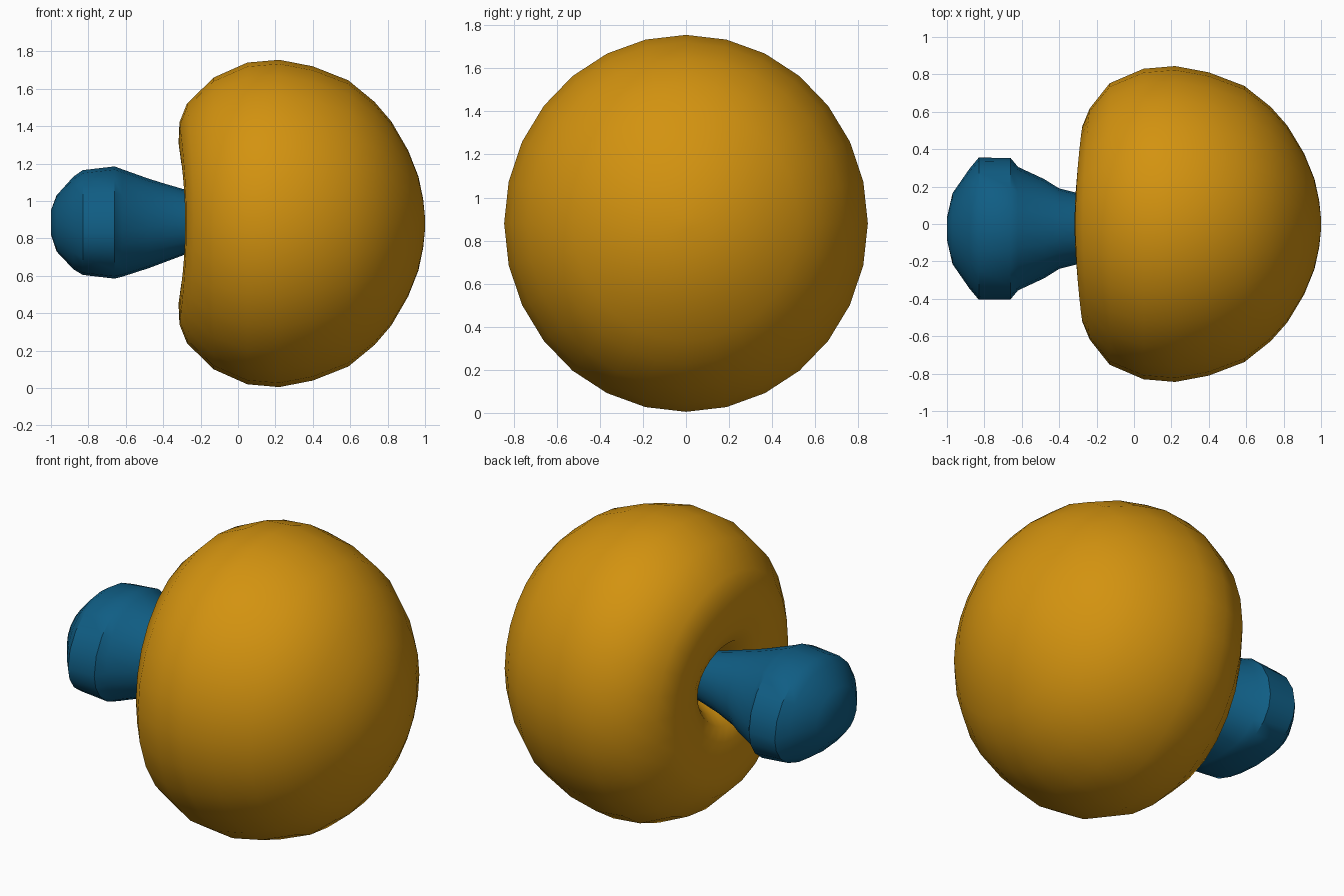
import bpy, bmesh, math
from math import cos, sin, pi

default = bpy.data.objects.get("Cube")
if default:
    bpy.data.objects.remove(default, do_unlink=True)


def material(name, colour):
    mat = bpy.data.materials.new(name)
    mat.use_nodes = True
    mat.diffuse_color = colour
    mat.node_tree.nodes["Principled BSDF"].inputs["Base Color"].default_value = colour
    return mat


def loft(name, rings, mat, angle):
    """Skin a list of point rings, closing both ends."""
    bm = bmesh.new()
    loops = [[bm.verts.new(p) for p in ring] for ring in rings]
    n = len(loops[0])
    for a, b in zip(loops, loops[1:]):
        for i in range(n):
            j = (i + 1) % n
            bm.faces.new((a[i], a[j], b[j], b[i]))
    bm.faces.new(loops[0])
    bm.faces.new(loops[-1])
    bmesh.ops.recalc_face_normals(bm, faces=bm.faces)
    mesh = bpy.data.meshes.new(name)
    bm.to_mesh(mesh)
    bm.free()
    mesh.shade_smooth()
    mesh.set_sharp_from_angle(angle=math.radians(angle))
    mesh.materials.append(mat)
    obj = bpy.data.objects.new(name, mesh)
    bpy.context.collection.objects.link(obj)
    return obj


gold = material("golden orange", (0.65, 0.29, 0.005, 1))
blue = material("deep blue", (0.005, 0.11, 0.23, 1))

# Cap: profile of (x, radius) turned around the x axis, hollow underneath
HEIGHT, SEGMENTS = 0.88, 28
cap_profile = [
    (1.0, 0.03), (0.99, 0.13), (0.965, 0.25), (0.91, 0.39), (0.82, 0.545),
    (0.73, 0.65), (0.59, 0.765), (0.4, 0.84), (0.22, 0.875), (0.05, 0.86),
    (-0.13, 0.78), (-0.255, 0.64), (-0.295, 0.54), (-0.30, 0.43),
    (-0.285, 0.32), (-0.255, 0.24), (-0.19, 0.19), (-0.1, 0.14),
]


def cap_ring(x, r):
    ring = []
    for i in range(SEGMENTS):
        t = 2 * pi * i / SEGMENTS
        # the rim reaches a little further at top and bottom than at the sides
        dx = 0.018 * cos(2 * t) if x < -0.2 else 0
        ring.append((x - dx, 0.965 * r * sin(t), HEIGHT + r * cos(t)))
    return ring


loft("cap", [cap_ring(x, r) for x, r in cap_profile], gold, 50)

# Stem: each station is x, side radius, widest height, top and bottom height
stem_stations = [
    (-1.0, 0.06, 0.88, 0.95, 0.82), (-0.97, 0.19, 0.87, 1.03, 0.73),
    (-0.88, 0.32, 0.85, 1.13, 0.635), (-0.83, 0.38, 0.83, 1.165, 0.605),
    (-0.66, 0.378, 0.83, 1.185, 0.585), (-0.62, 0.33, 0.84, 1.17, 0.595),
    (-0.48, 0.265, 0.86, 1.12, 0.64), (-0.4, 0.215, 0.87, 1.095, 0.67),
    (-0.28, 0.185, 0.88, 1.06, 0.715), (-0.1, 0.13, 0.88, 1.01, 0.75),
]


def stem_ring(x, side, mid, top, bottom):
    ring = []
    for i in range(20):
        t = 2 * pi * i / 20
        c, s = cos(t), sin(t)
        if s < -0.01:  # squarer underside
            c = math.copysign(abs(c) ** 0.75, c)
        z = mid + s * ((top - mid) if s > 0 else (mid - bottom))
        ring.append((x, -0.025 + side * c, z))
    return ring


loft("stem", [stem_ring(*s) for s in stem_stations], blue, 35)
